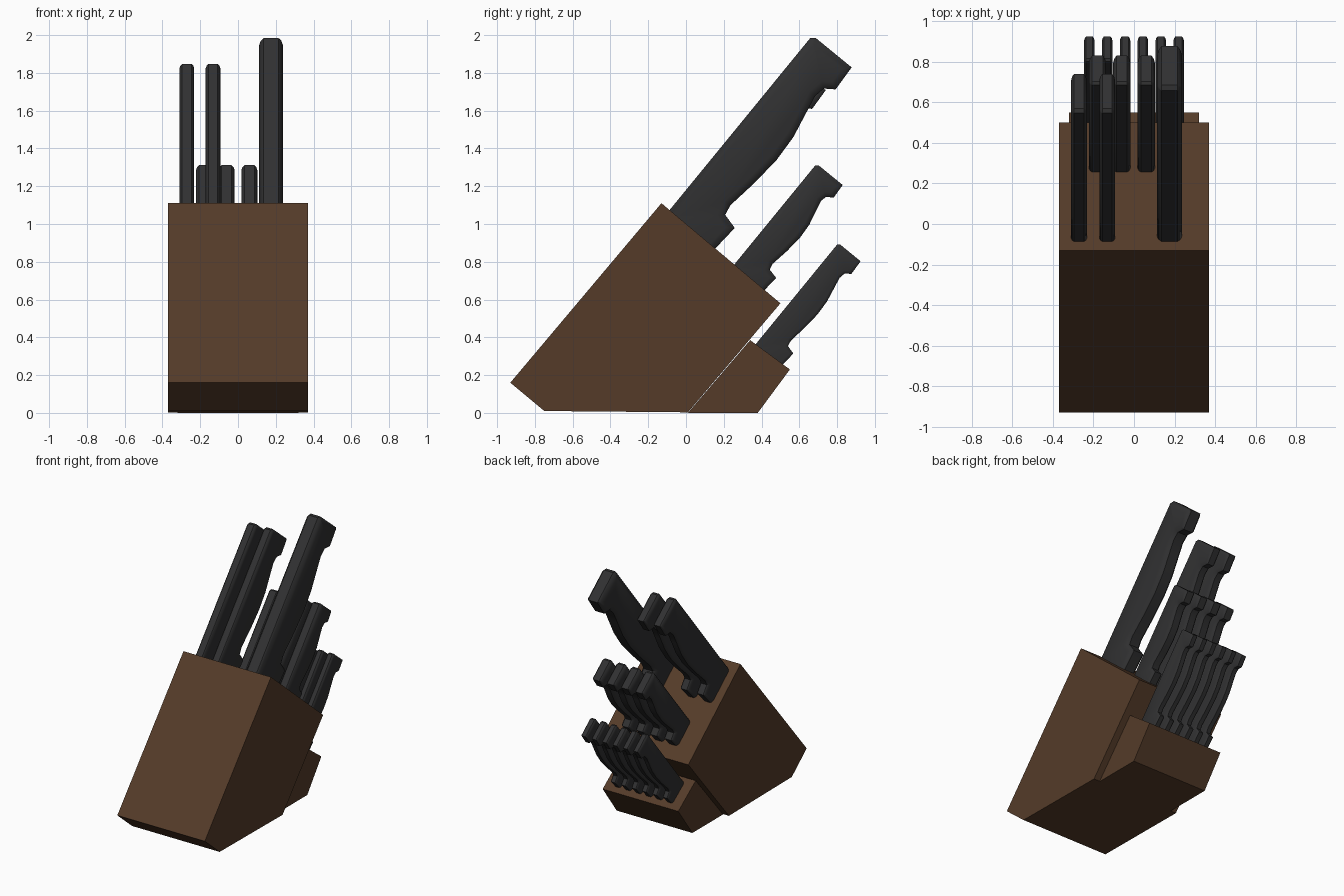
import bpy
from mathutils import Vector

if "Cube" in bpy.data.objects:
    bpy.data.objects.remove(bpy.data.objects["Cube"])


def material(name, rgb):
    m = bpy.data.materials.new(name)
    m.diffuse_color = (*rgb, 1)
    m.use_nodes = True
    m.node_tree.nodes["Principled BSDF"].inputs["Base Color"].default_value = m.diffuse_color
    return m


WOOD = material("brown_wood", (0.090, 0.044, 0.022))
BLACK = material("black_handle", (0.030, 0.030, 0.031))


def loft(name, loops, mat):
    """Skin a stack of equal-length (x, y, z) loops and cap both ends."""
    n = len(loops[0])
    verts = [p for loop in loops for p in loop]
    faces = [tuple(range(n))[::-1], tuple(range(len(verts) - n, len(verts)))]
    for k in range(len(loops) - 1):
        for i in range(n):
            j = (i + 1) % n
            faces.append((k * n + i, k * n + j, k * n + n + j, k * n + n + i))
    me = bpy.data.meshes.new(name)
    me.from_pydata(verts, [], faces)
    me.materials.append(mat)
    ob = bpy.data.objects.new(name, me)
    bpy.context.collection.objects.link(ob)
    return ob


def block(name, profile, half):
    """Side profile (y, z), listed counter-clockwise, extruded across x."""
    return loft(name, [[(x, y, z) for y, z in profile] for x in (-half, half)], WOOD)


def offset(points, r):
    """Move a counter-clockwise outline inward by r."""
    out = []
    for i, p in enumerate(points):
        a = (p - points[i - 1]).normalized()
        b = (points[(i + 1) % len(points)] - p).normalized()
        na, nb = Vector((-a.y, a.x)), Vector((-b.y, b.x))
        out.append(p + (na + nb) * (r / max(1 + na.dot(nb), 0.6)))
    return out


# Wooden blocks
block("main_block", [(-0.75, 0.01), (0.01, 0.003), (0.5, 0.58), (-0.13, 1.11), (-0.93, 0.16)], 0.37)
block("steak_knife_block", [(0.01, 0), (0.38, 0), (0.55, 0.23), (0.34, 0.385)], 0.32)

# Handle outline: (fraction of length, fraction of depth from the back edge)
OUTLINE = [(-0.05, 0), (-0.05, 1.18), (0, 1.18), (0.125, 1.22), (0.143, 0.91),
           (0.19, 0.87), (0.335, 0.96), (0.475, 1.01), (0.60, 0.98), (0.71, 0.88),
           (0.80, 0.80), (0.85, 0.84), (0.88, 1.03), (1.0, 1.0), (1.0, 0.08), (0.985, 0)]
ALONG = Vector((0.633, 0.774))
ACROSS = Vector((0.774, -0.633))


def handle(name, x, base, length, depth, width):
    pts = [Vector(base) + ALONG * (s * length) + ACROSS * (t * depth) for s, t in OUTLINE]
    # make the outline counter-clockwise in (y, z)
    area = sum(pts[i - 1].cross(p) for i, p in enumerate(pts))
    if area < 0:
        pts.reverse()
    h = width / 2
    loops = []
    for fx, fr in ((-1, 0.3), (-0.87, 0.12), (-0.62, 0), (0.62, 0), (0.87, 0.12), (1, 0.3)):
        loops.append([(x + fx * h, p.x, p.y) for p in offset(pts, fr * width)])
    ob = loft(name, loops, BLACK)
    bpy.context.view_layer.objects.active = ob
    ob.select_set(True)
    bpy.ops.object.shade_smooth_by_angle(angle=0.6)
    ob.select_set(False)


# Top row: one chef's knife and two slimmer knives
handle("chef_knife_handle", 0.175, (-0.09, 1.07), 1.2, 0.268, 0.125)
for i, x in enumerate((-0.271, -0.132)):
    handle(f"carving_knife_handle_{i + 1}", x, (-0.09, 1.07), 1.02, 0.238, 0.078)

# Middle row: four utility knives
for i in range(4):
    handle(f"utility_knife_handle_{i + 1}", -0.18 + 0.12 * i, (0.255, 0.785), 0.69, 0.178, 0.085)

# Lower row: six steak knives
for i in range(6):
    handle(f"steak_knife_handle_{i + 1}", -0.22 + 0.088 * i, (0.37, 0.365), 0.69, 0.152, 0.052)
